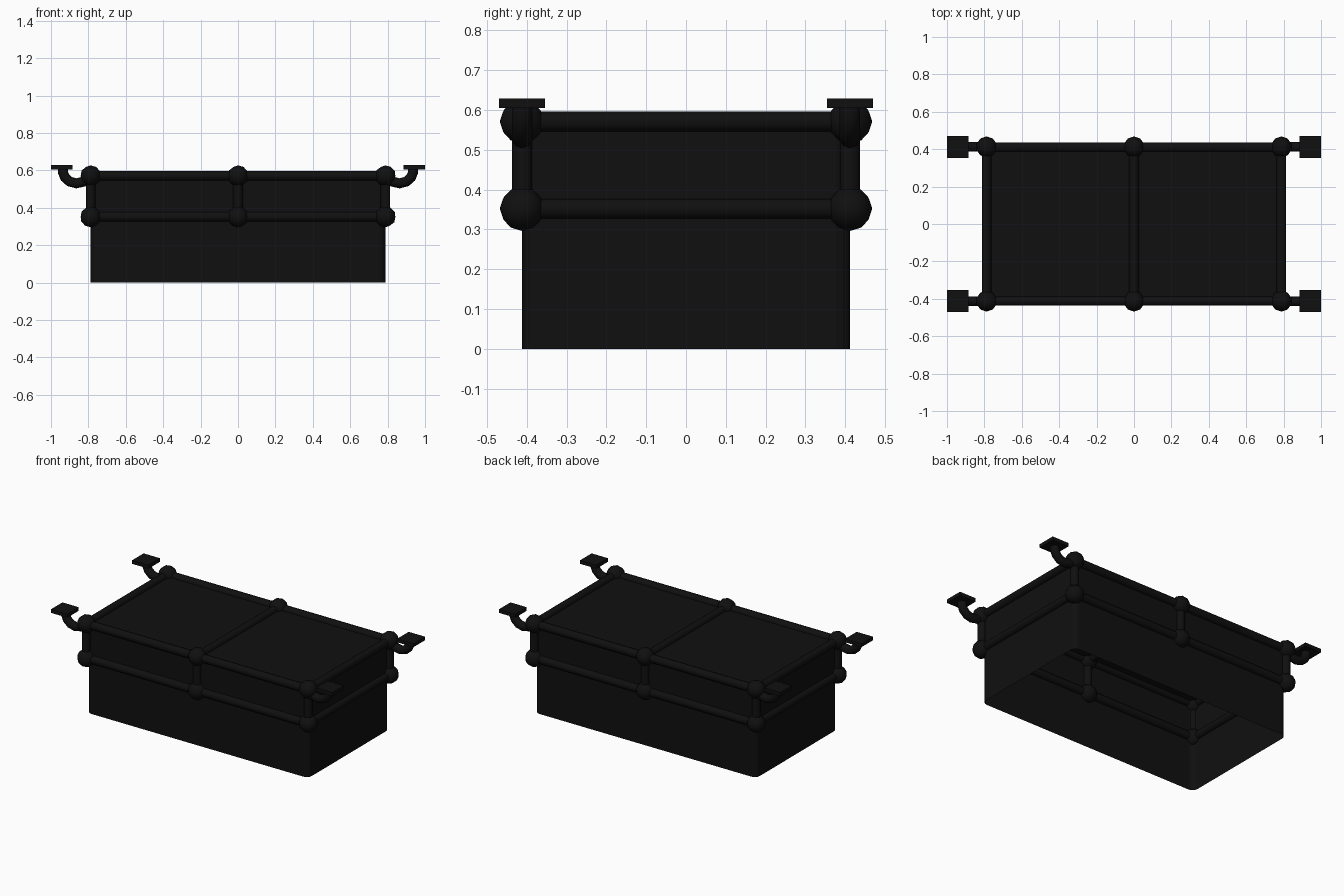
import bpy, bmesh, math
from mathutils import Vector

if "Cube" in bpy.data.objects:
    bpy.data.objects.remove(bpy.data.objects["Cube"])

black = bpy.data.materials.new("matte black")
black.diffuse_color = (0.005, 0.005, 0.005, 1)
black.use_nodes = True
black.node_tree.nodes["Principled BSDF"].inputs["Base Color"].default_value = black.diffuse_color

X, Y = 0.788, 0.412          # half sizes of the frame
Z_LOW, Z_TOP = 0.352, 0.571  # rail heights
R = 0.026                    # bar radius


def make(name, bm, smooth=True):
    me = bpy.data.meshes.new(name)
    bm.to_mesh(me)
    bm.free()
    me.materials.append(black)
    for p in me.polygons:
        p.use_smooth = smooth
    ob = bpy.data.objects.new(name, me)
    bpy.context.collection.objects.link(ob)
    return ob


def tube(name, points, radius, sides=10):
    # sweep a round section along a path lying in a plane
    bm = bmesh.new()
    pts = [Vector(p) for p in points]
    rings = []
    for i, p in enumerate(pts):
        t = (pts[min(i + 1, len(pts) - 1)] - pts[max(i - 1, 0)]).normalized()
        ref = Vector((0, 1, 0)) if abs(t.y) < 0.9 else Vector((0, 0, 1))
        u = t.cross(ref).normalized()
        v = t.cross(u)
        rings.append([bm.verts.new(p + radius * (math.cos(a) * u + math.sin(a) * v))
                      for a in (2 * math.pi * k / sides for k in range(sides))])
    for a, b in zip(rings, rings[1:]):
        for k in range(sides):
            n = (k + 1) % sides
            bm.faces.new((a[k], a[n], b[n], b[k]))
    bmesh.ops.recalc_face_normals(bm, faces=bm.faces[:])
    return make(name, bm)


# open-bottomed body with softened upright corners
bm = bmesh.new()
bmesh.ops.create_cube(bm, size=1)
for v in bm.verts:
    v.co = (v.co.x * 2 * X, v.co.y * 2 * Y, (v.co.z + 0.5) * Z_TOP)
upright = [e for e in bm.edges if abs(e.verts[0].co.z - e.verts[1].co.z) > 0.1]
bmesh.ops.bevel(bm, geom=upright, offset=0.035, segments=3, profile=0.5, affect='EDGES')
bm.normal_update()
bmesh.ops.delete(bm, geom=[f for f in bm.faces if f.normal.z < -0.5], context='FACES')
make("body", bm, False)

# horizontal rails around the body at two heights
for level, z in (("lower", Z_LOW), ("upper", Z_TOP)):
    for s in (-1, 1):
        tube(level + "_long_rail", [(-X, s * Y, z), (X, s * Y, z)], R)
        tube(level + "_end_rail", [(s * X, -Y, z), (s * X, Y, z)], R)
tube("top_cross_bar", [(0, -Y, Z_TOP), (0, Y, Z_TOP)], R)

# posts and ball joints
for x in (-X, 0, X):
    for y in (-Y, Y):
        tube("post", [(x, y, Z_LOW), (x, y, Z_TOP)], R)
        for z in (Z_LOW, Z_TOP):
            bm = bmesh.new()
            bmesh.ops.create_icosphere(bm, subdivisions=2, radius=0.056)
            bmesh.ops.translate(bm, verts=bm.verts[:], vec=(x, y, z))
            make("ball_joint", bm)

# hooked arms with square pads at the four corners
hook = [(0.79, 0.562), (0.825, 0.54), (0.865, 0.531), (0.9, 0.54),
        (0.925, 0.562), (0.936, 0.59), (0.936, 0.615)]
for sx in (-1, 1):
    for y in (-Y, Y):
        tube("hook_arm", [(sx * x, y, z) for x, z in hook], 0.027)
        bm = bmesh.new()
        bmesh.ops.create_cube(bm, size=1)
        for v in bm.verts:
            v.co = (sx * 0.942 + v.co.x * 0.116, y + v.co.y * 0.116, 0.617 + v.co.z * 0.023)
        make("square_pad", bm, False)
